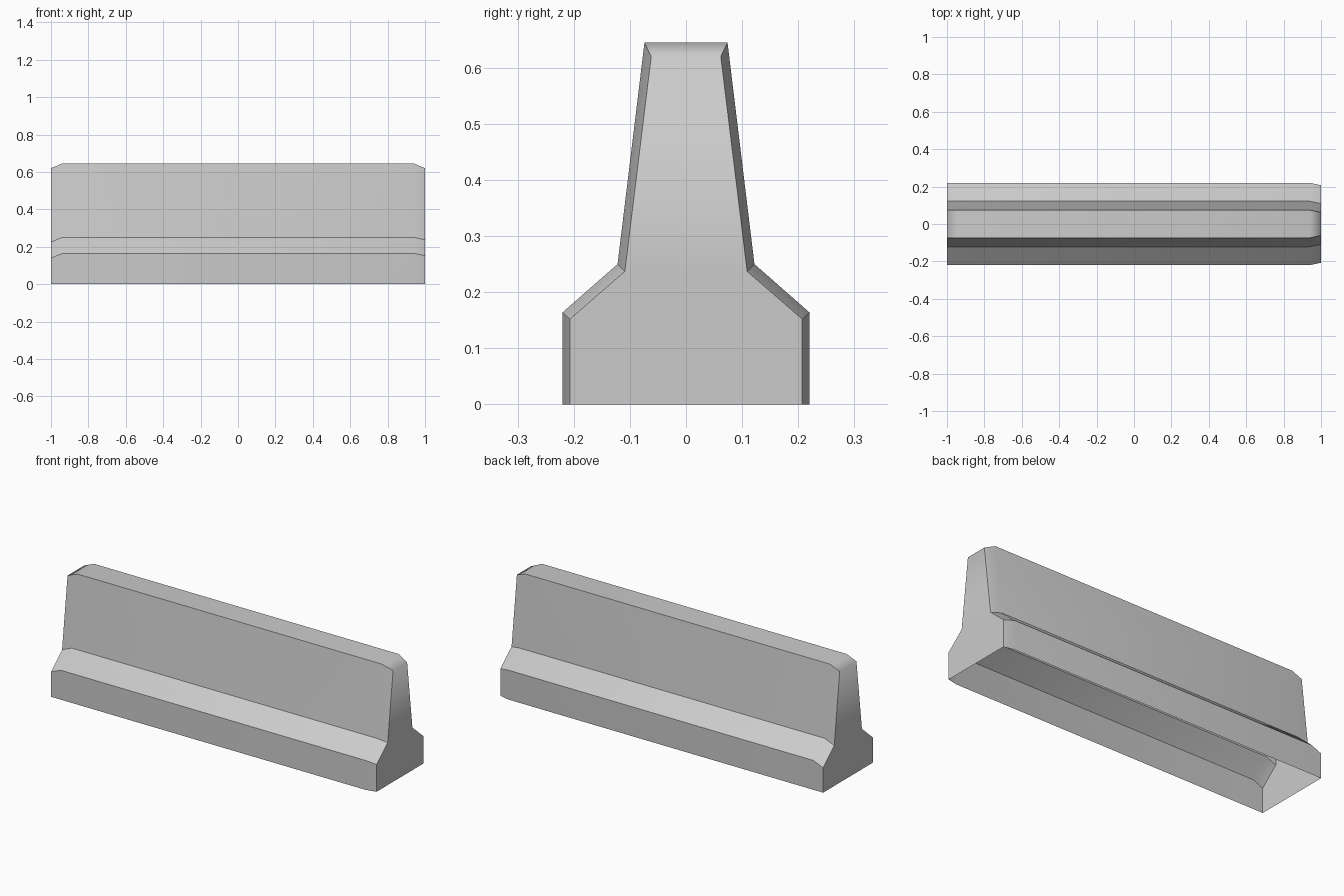
import bpy
import bmesh
from math import radians

cube = bpy.data.objects.get("Cube")
if cube:
    bpy.data.objects.remove(cube, do_unlink=True)

# Concrete material
concrete = bpy.data.materials.new("concrete grey")
concrete.use_nodes = True
grey = (0.6, 0.6, 0.6, 1)
concrete.diffuse_color = grey
concrete.node_tree.nodes["Principled BSDF"].inputs["Base Color"].default_value = grey

# Half profiles (half width, height), from foot to crest
body = [(0.22, 0), (0.22, 0.164), (0.122, 0.25), (0.074, 0.645)]
inset_end = [(0.207, 0), (0.207, 0.152), (0.109, 0.237), (0.062, 0.62)]
lowered_end = [(y, max(0, z - 0.025)) for y, z in body]
sections = [(-1, lowered_end), (-0.94, body), (0.94, body), (1, inset_end)]

bm = bmesh.new()


def add_ring(x, half):
    """Mirror a half profile into a full cross-section, open at the foot."""
    points = [(-y, z) for y, z in half] + [(y, z) for y, z in reversed(half)]
    return [bm.verts.new((x, y, z)) for y, z in points]


rings = [add_ring(x, half) for x, half in sections]

# Walls and crest, with chamfered ends
for a, b in zip(rings, rings[1:]):
    for i in range(len(a) - 1):
        bm.faces.new((a[i], a[i + 1], b[i + 1], b[i]))

# End caps, built as stacked strips; the underside stays open
for ring in (rings[0], rings[-1]):
    for i in range(3):
        bm.faces.new((ring[i], ring[i + 1], ring[-2 - i], ring[-1 - i]))

bmesh.ops.recalc_face_normals(bm, faces=bm.faces)
top_face = max(bm.faces, key=lambda f: f.calc_center_median().z)
if top_face.normal.z < 0:
    bmesh.ops.reverse_faces(bm, faces=bm.faces)

# Crisp creases, except where the crest rolls over onto the ends
crest_ends = {frozenset(ring[3:5]) for ring in (rings[0], rings[-1])}
for face in bm.faces:
    face.smooth = True
for edge in bm.edges:
    soft = edge.calc_face_angle(0) < radians(30)
    edge.smooth = soft or frozenset(edge.verts) in crest_ends

mesh = bpy.data.meshes.new("road_barrier")
bm.to_mesh(mesh)
bm.free()
mesh.materials.append(concrete)
barrier = bpy.data.objects.new("road_barrier", mesh)
bpy.context.collection.objects.link(barrier)
